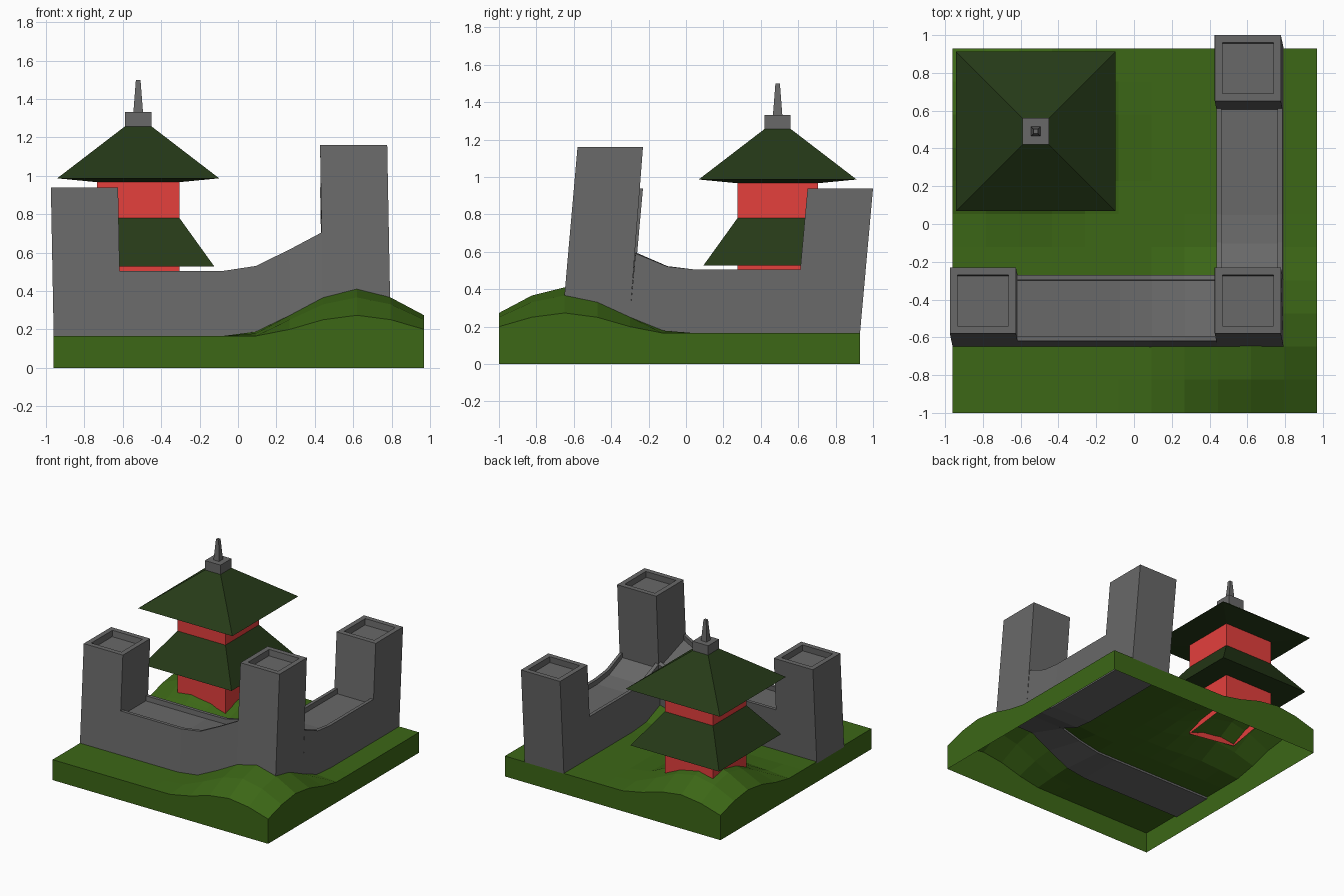
import bpy, bmesh, math

if "Cube" in bpy.data.objects:
    bpy.data.objects.remove(bpy.data.objects["Cube"])

BASE = 0.165                      # flat ground level
HILLS = [(0.62, -0.65), (-0.61, 0.58)]


def hill(x, y):
    """Smooth bump height at a ground position."""
    total = 0
    for hx, hy in HILLS:
        t = max(0, 1 - math.hypot(x - hx, y - hy) / 0.65)
        total += 0.245 * (3 * t * t - 2 * t ** 3)
    return total


def material(name, rgb):
    m = bpy.data.materials.new(name)
    m.diffuse_color = (*rgb, 1)
    m.use_nodes = True
    m.node_tree.nodes["Principled BSDF"].inputs["Base Color"].default_value = m.diffuse_color
    return m


def finish(name, bm, mat):
    bmesh.ops.recalc_face_normals(bm, faces=bm.faces)
    me = bpy.data.meshes.new(name)
    bm.to_mesh(me)
    bm.free()
    ob = bpy.data.objects.new(name, me)
    bpy.context.collection.objects.link(ob)
    me.materials.append(mat)
    return ob


def loft(name, rings, mat, open_start=False):
    """Skin a list of equal-length closed rings and cap the ends."""
    bm = bmesh.new()
    vs = [[bm.verts.new(p) for p in r] for r in rings]
    n = len(rings[0])
    for a, b in zip(vs, vs[1:]):
        for i in range(n):
            j = (i + 1) % n
            bm.faces.new((a[i], a[j], b[j], b[i]))
    if not open_start:
        bm.faces.new(vs[0])
    bm.faces.new(vs[-1])
    return finish(name, bm, mat)


def square(cx, cy, half, z):
    return [(cx + sx * half, cy + sy * half, z)
            for sx, sy in ((-1, -1), (1, -1), (1, 1), (-1, 1))]


grass = material("grass", (0.045, 0.135, 0.008))
roof = material("roof_green", (0.019, 0.042, 0.009))
red = material("red_wall", (0.78, 0.05, 0.046))
grey = material("dark_stone", (0.14, 0.14, 0.14))

# Ground: low-poly grid with two hills and an open skirt
bm = bmesh.new()
bmesh.ops.create_grid(bm, x_segments=11, y_segments=11, size=0.965)
for v in bm.verts:
    v.co.x += 0.005
    v.co.y -= 0.035
    v.co.z = BASE + hill(v.co.x, v.co.y)
rim = [e for e in bm.edges if e.is_boundary]
skirt = bmesh.ops.extrude_edge_only(bm, edges=rim)["geom"]
for v in skirt:
    if isinstance(v, bmesh.types.BMVert):
        v.co.z = 0
finish("ground", bm, grass)


# Stone walls lean slightly and ride over the hill
REF = 0.94
FOOT = 0.15


def lean(x, y, h):
    return x - 0.019 * (h - REF), y + 0.09 * (h - REF)


def stone(x, y, h, lift=None):
    if lift is None:
        lift = hill(*lean(x, y, BASE))
    return (*lean(x, y, h), h + lift)


def tower(name, cx, cy, lift):
    half, inset, sunk = 0.175, 0.04, 0.05
    rings = [[stone(x, y, h, l) for x, y, _ in square(cx, cy, r, 0)]
             for r, h, l in ((half, FOOT, None), (half, REF, lift),
                             (half - inset, REF, lift),
                             (half - inset, REF - sunk, lift))]
    loft(name, rings, grey)


tower("left_tower", -0.80, -0.405, 0)
tower("corner_tower", 0.6025, -0.405, 0.22)
tower("back_tower", 0.6025, 0.825, 0)

# Wall cross-section: across, height, with a sunken walkway
W, LIP, TOP, WALK = 0.175, 0.027, 0.505, 0.465
SECTION = [(-W, FOOT), (-W, TOP), (LIP - W, TOP), (LIP - W, WALK),
           (W - LIP, WALK), (W - LIP, TOP), (W, TOP), (W, FOOT)]

loft("front_wall", [[stone(x, -0.405 + a, h) for a, h in SECTION]
                    for x in (-0.626, -0.434, -0.258, -0.083, 0.085, 0.26, 0.4285)], grey)
loft("side_wall", [[stone(0.6025 + a, y, h) for a, h in SECTION]
                   for y in (-0.231, -0.06, 0.09, 0.26, 0.651)], grey)

# Pagoda: two red storeys, two flared roofs
PX, PY = -0.52, 0.49


def tiers(name, steps, mat):
    loft(name, [square(PX, PY, r, z) for r, z in steps], mat)


foot = [(x, y, BASE + hill(x, y) - 0.02) for x, y, _ in square(PX, PY, 0.215, 0)]
loft("lower_storey", [foot, square(PX, PY, 0.215, 0.56)], red, open_start=True)
tiers("lower_roof", [(0.397, 0.527), (0.215, 0.78)], roof)
tiers("upper_storey", [(0.215, 0.775), (0.215, 0.98)], red)
tiers("upper_roof", [(0.215, 0.967), (0.422, 0.987), (0.07, 1.257)], roof)

# Grey finial
tiers("finial_block", [(0.07, 1.255), (0.07, 1.333)], grey)
tiers("finial_spire", [(0.025, 1.333), (0.012, 1.5)], grey)
